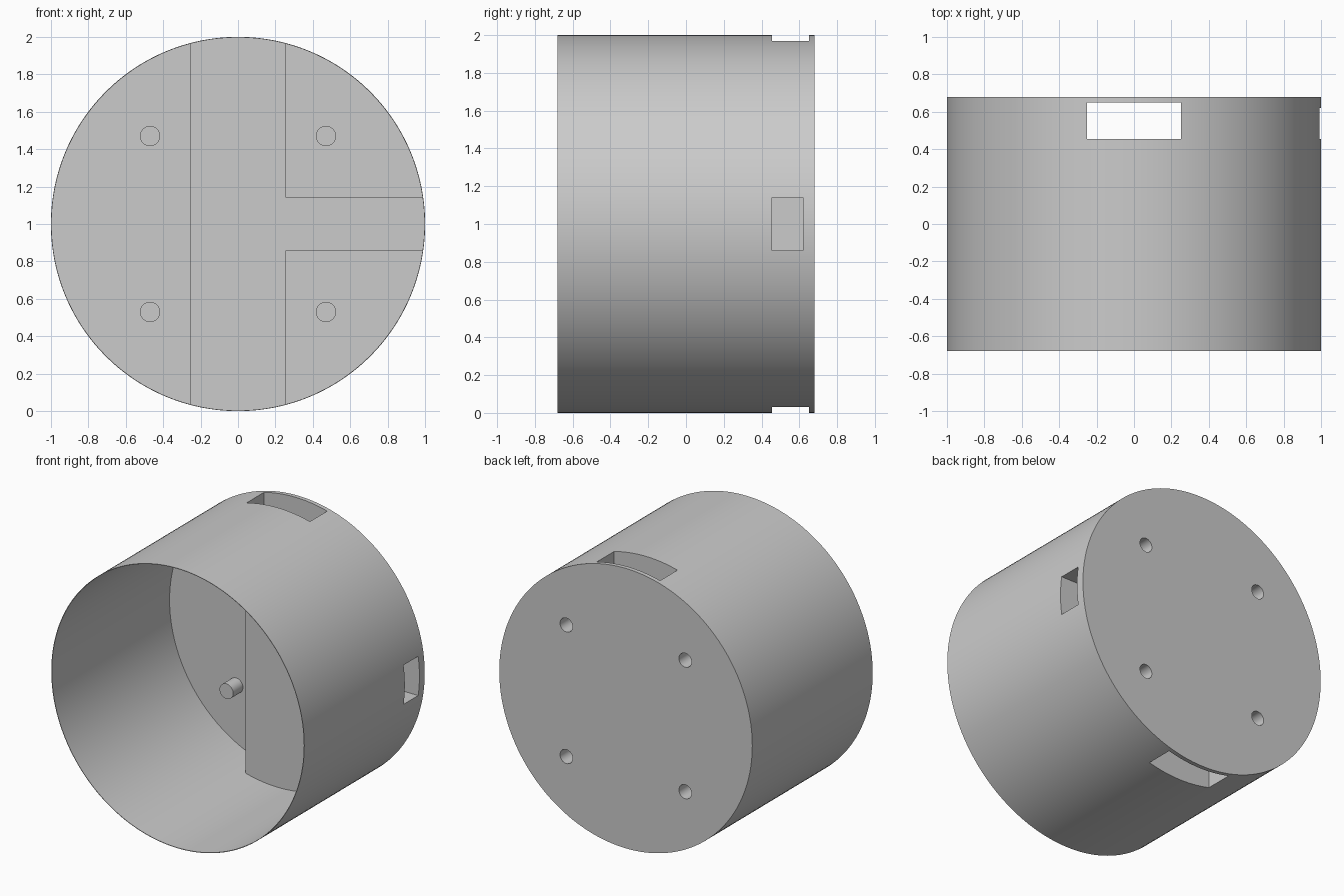
import bpy, bmesh, math
from mathutils import Matrix

cube = bpy.data.objects.get("Cube")
if cube:
    bpy.data.objects.remove(cube, do_unlink=True)

grey = bpy.data.materials.new("light grey")
grey.use_nodes = True
COLOUR = (0.6, 0.6, 0.6, 1)
grey.diffuse_color = COLOUR
grey.node_tree.nodes["Principled BSDF"].inputs["Base Color"].default_value = COLOUR

WALL = 0.004          # thickness of the thin sheet walls
FLOOR = 0.65          # depth of the inner floor
BACK = 0.68           # rear face; the open rim is at -BACK
DUCT = 0.45           # front face of the raised duct


def to_object(name, bm):
    bmesh.ops.recalc_face_normals(bm, faces=bm.faces)
    mesh = bpy.data.meshes.new(name)
    bm.to_mesh(mesh)
    bm.free()
    mesh.materials.append(grey)
    obj = bpy.data.objects.new(name, mesh)
    bpy.context.collection.objects.link(obj)
    return obj


def cylinder(name, radius, y0, y1, x=0, z=1, sides=160):
    """Cylinder lying along y."""
    bm = bmesh.new()
    place = Matrix.Translation((x, (y0 + y1) / 2, z)) @ Matrix.Rotation(math.pi / 2, 4, 'X')
    bmesh.ops.create_cone(bm, cap_ends=True, segments=sides, radius1=radius,
                          radius2=radius, depth=y1 - y0, matrix=place)
    return to_object(name, bm)


def prism(name, outline, y0, y1):
    """Outline in x and z, extruded along y."""
    bm = bmesh.new()
    face = bm.faces.new([bm.verts.new((x, y0, z)) for x, z in outline])
    new = bmesh.ops.extrude_face_region(bm, geom=[face])["geom"]
    verts = [v for v in new if isinstance(v, bmesh.types.BMVert)]
    bmesh.ops.translate(bm, verts=verts, vec=(0, y1 - y0, 0))
    return to_object(name, bm)


def cut(target, cutter):
    mod = target.modifiers.new("cut", 'BOOLEAN')
    mod.operation = 'DIFFERENCE'
    mod.solver = 'EXACT'
    mod.object = cutter
    bpy.context.view_layer.objects.active = target
    bpy.ops.object.modifier_apply(modifier=mod.name)
    bpy.data.objects.remove(cutter, do_unlink=True)


def rectangle(x0, x1, z0, z1):
    return [(x0, z0), (x1, z0), (x1, z1), (x0, z1)]


pegs = [(x, z) for x in (-0.47, 0.47) for z in (0.53, 1.47)]
HALF, ARM, FAR = 0.25, 0.14, 1.2
w, a = HALF + WALL, ARM + WALL

# Hollow of the cup, leaving the T-shaped duct and the pegs standing
cavity = cylinder("cavity", 1 - WALL, -BACK - 0.1, FLOOR)
tee = [(-w, 1 - FAR), (w, 1 - FAR), (w, 1 - a), (FAR, 1 - a),
       (FAR, 1 + a), (w, 1 + a), (w, 1 + FAR), (-w, 1 + FAR)]
cut(cavity, prism("duct_outside", tee, DUCT, BACK + 0.1))
for x, z in pegs:
    cut(cavity, cylinder("peg_outside", 0.054, 0.54, BACK + 0.1, x, z, 32))

# Cup with a thin wall and an open front
cup = cylinder("round_cup", 1, -BACK, BACK)
cut(cup, cavity)

# Duct passages: straight through from top to bottom, and a branch to the left side
cut(cup, prism("main_passage", rectangle(-HALF, HALF, 1 - FAR, 1 + FAR), DUCT + WALL, FLOOR))
cut(cup, prism("side_passage", rectangle(0.1, FAR, 1 - ARM, 1 + ARM), DUCT + WALL + 0.001, 0.62))

# Blind holes running up inside the pegs from the back
for x, z in pegs:
    cut(cup, cylinder("peg_hole", 0.05, 0.54 + WALL, BACK + 0.1, x, z, 32))

# Smooth round surfaces with sharp edges
bpy.ops.object.select_all(action='DESELECT')
cup.select_set(True)
bpy.context.view_layer.objects.active = cup
bpy.ops.object.shade_smooth_by_angle(angle=math.radians(30))
